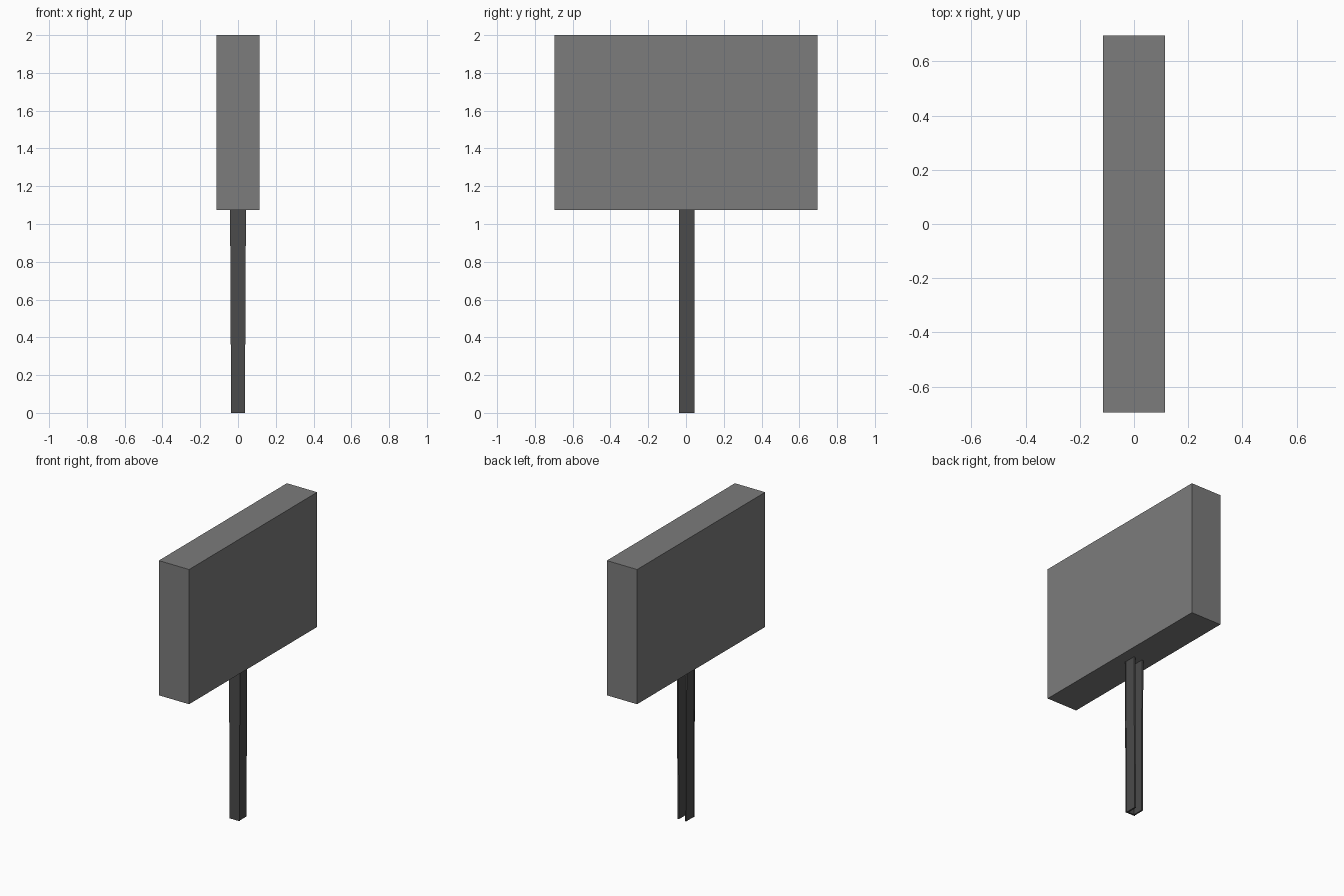
import bpy
import bmesh

cube = bpy.data.objects.get("Cube")
if cube:
    bpy.data.objects.remove(cube, do_unlink=True)


def material(name, value):
    mat = bpy.data.materials.new(name)
    mat.use_nodes = True
    color = (value, value, value, 1)
    mat.diffuse_color = color
    mat.node_tree.nodes["Principled BSDF"].inputs["Base Color"].default_value = color
    return mat


def prism(name, outline, bottom, top, mat, bottom_scale=1.0):
    """Extrude an outline upward, optionally narrowing its foot in x."""
    bm = bmesh.new()
    foot = bm.faces.new([bm.verts.new((x * bottom_scale, y, bottom)) for x, y in outline])
    result = bmesh.ops.extrude_face_region(bm, geom=[foot], use_keep_orig=True)
    for v in result["geom"]:
        if isinstance(v, bmesh.types.BMVert):
            v.co.z = top
            v.co.x /= bottom_scale
    bmesh.ops.recalc_face_normals(bm, faces=bm.faces[:])
    mesh = bpy.data.meshes.new(name)
    bm.to_mesh(mesh)
    bm.free()
    mesh.materials.append(mat)
    obj = bpy.data.objects.new(name, mesh)
    bpy.context.collection.objects.link(obj)
    return obj


panel_gray = material("panel gray", 0.2)
post_gray = material("dark post gray", 0.07)

# Sign box
w, d, base = 0.115, 0.695, 1.075
prism("sign_box", [(-w, -d), (w, -d), (w, d), (-w, d)], base, 2.0, panel_gray)

# Channel post: flat front web with two legs, open at the back
half, lip, wall = 0.042, 0.004, 0.012
front, back = -0.038, 0.045
right_half = [(half, front), (half, front + wall / 2), (half - lip, front + wall / 2),
              (half - lip, back), (half - lip - wall, back),
              (half - lip - wall, front + wall)]
outline = right_half + [(-x, y) for x, y in reversed(right_half)]
prism("channel_post", outline, 0.0, base, post_gray, bottom_scale=0.87)
